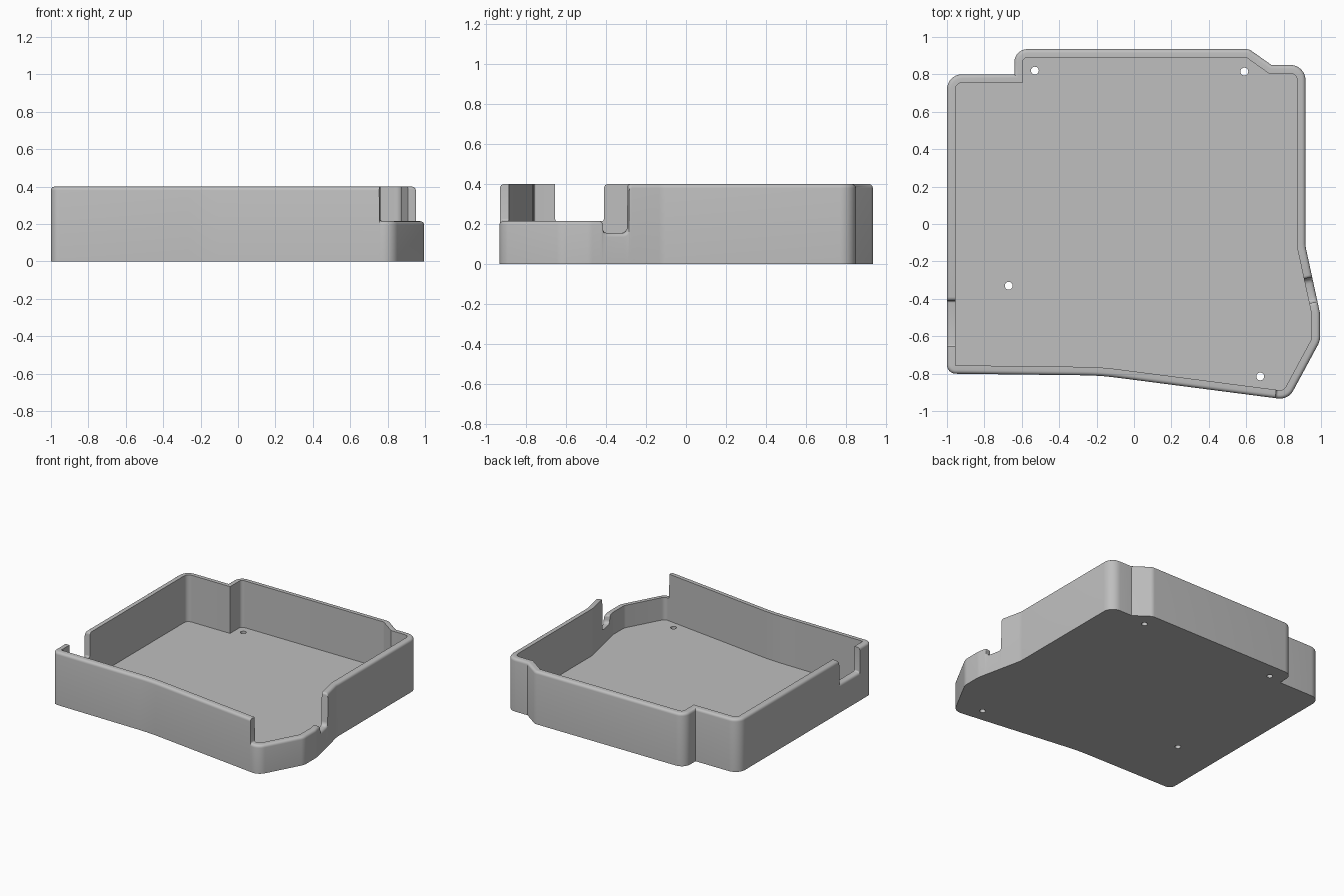
import bpy, bmesh
from math import sin, cos, tan, pi
from mathutils import Vector, Matrix

cube = bpy.data.objects.get("Cube")
if cube:
    bpy.data.objects.remove(cube, do_unlink=True)

RIM, LOW, NOTCH = 0.40, 0.215, 0.155      # wall heights
WALL, FLOOR, EDGE = 0.045, 0.045, 0.02    # wall, floor, rim rounding

grey = bpy.data.materials.new("plain grey")
grey.use_nodes = True
colour = (0.52, 0.52, 0.52, 1)
grey.diffuse_color = colour
grey.node_tree.nodes["Principled BSDF"].inputs["Base Color"].default_value = colour


def corner(x, y, r=0):
    """Outline corner with a rounding radius, keeping the current height."""
    return [(Vector((x, y)), r, None)]


def ledge(a, b, axis, value, h0, h1, r0, r1):
    """Rounded step from height h0 to h1 where line a-b crosses a coordinate."""
    a, b = Vector(a), Vector(b)
    p = a.lerp(b, (value - a[axis]) / (b[axis] - a[axis]))
    d = (b - a).normalized()
    s = 1 if h1 > h0 else -1
    quarter = [i * pi / 8 for i in range(5)]
    first = [(r0 * (sin(q) - 1), h0 + s * r0 * (1 - cos(q))) for q in quarter]
    last = [(r1 * (1 - cos(q)) + 0.001, h1 - s * r1 * (1 - sin(q))) for q in quarter]
    steps = (first if r0 else first[:1]) + (last if r1 else last[:1])
    return [(p + d * off, 0, h) for off, h in steps]


# Outline, counter-clockwise from the front right corner
front = ((-0.18, -0.81), (0.825, -0.94))
side = ((0.995, -0.48), (0.917, -0.12))
left_end, right_end = (-1, 0.80), (-1, -0.80)
outline = (
    corner(*right_end, 0.047)
    + corner(*front[0], 1.5)
    + ledge(*front, 0, 0.755, RIM, LOW, 0, 0.012)
    + corner(*front[1], 0.08)
    + corner(0.995, -0.625, 0.1)
    + corner(*side[0], 0.12)
    + ledge(*side, 1, -0.415, LOW, NOTCH, 0.015, 0.025)
    + ledge(*side, 1, -0.285, NOTCH, RIM, 0.03, 0.015)
    + corner(*side[1], 0.15)
    + corner(0.917, 0.85, 0.08)
    + corner(0.735, 0.85)
    + corner(0.615, 0.935, 0.05)
    + corner(-0.64, 0.935, 0.07)
    + corner(-0.64, 0.80)
    + corner(*left_end, 0.08)
    + ledge(left_end, right_end, 1, -0.41, RIM, LOW, 0.02, 0.01)
    + ledge(left_end, right_end, 1, -0.655, LOW, RIM, 0.01, 0)
)

# Round the corners and carry the height along the outline
path, height = [], RIM
for i, (p, r, h) in enumerate(outline):
    height = RIM if h is None and not path else (height if h is None else h)
    if not r:
        path.append((p, height))
        continue
    u = (outline[i - 1][0] - p).normalized()
    v = (outline[(i + 1) % len(outline)][0] - p).normalized()
    half = u.angle(v) / 2
    centre = p + (u + v).normalized() * (r / sin(half))
    arm = p + u * (r / tan(half)) - centre
    turn = (pi - 2 * half) * (1 if (-u).x * v.y - (-u).y * v.x > 0 else -1)
    for k in range(9):
        path.append((centre + Matrix.Rotation(turn * k / 8, 2) @ arm, height))


def inward(i):
    """Mitred inward offset direction at a path point."""
    p = path[i][0]
    d0 = (p - path[i - 1][0]).normalized()
    d1 = (path[(i + 1) % len(path)][0] - p).normalized()
    n0, n1 = Vector((-d0.y, d0.x)), Vector((-d1.y, d1.x))
    m = (n0 + n1).normalized()
    return m / m.dot(n0)


# Sweep the wall section round the outline, then cap floor and underside
bm = bmesh.new()
rings = []
for i, (p, h) in enumerate(path):
    n = inward(i)
    arc = [k * pi / 8 for k in range(5)]
    section = [(0, 0)]
    section += [(EDGE * (1 - cos(q)), h - EDGE + EDGE * sin(q)) for q in arc]
    section += [(WALL, h), (WALL, FLOOR)]
    rings.append([bm.verts.new((*(p + n * off), z)) for off, z in section])
for i, ring in enumerate(rings):
    nxt = rings[(i + 1) % len(rings)]
    for k in range(len(ring) - 1):
        bm.faces.new((ring[k], nxt[k], nxt[k + 1], ring[k + 1]))
bm.faces.new([r[-1] for r in rings])
bm.faces.new([r[0] for r in reversed(rings)])
bmesh.ops.recalc_face_normals(bm, faces=bm.faces)
mesh = bpy.data.meshes.new("tray_shell")
bm.to_mesh(mesh)
bm.free()
mesh.materials.append(grey)
tray = bpy.data.objects.new("tray_shell", mesh)
bpy.context.collection.objects.link(tray)

# Screw holes through the floor
for x, y in ((-0.53, 0.82), (0.59, 0.815), (-0.67, -0.33), (0.675, -0.815)):
    bpy.ops.mesh.primitive_cylinder_add(vertices=24, radius=0.021, depth=0.2, location=(x, y, 0))
    cutter = bpy.context.object
    cutter.name = "hole_cutter"
    cutter.hide_render = True
    cutter.data.materials.append(grey)
    cut = tray.modifiers.new("screw_hole", "BOOLEAN")
    cut.operation, cut.solver, cut.object = "DIFFERENCE", "EXACT", cutter
    bpy.ops.object.select_all(action="DESELECT")
    tray.select_set(True)
    bpy.context.view_layer.objects.active = tray
    bpy.ops.object.modifier_apply(modifier=cut.name)
    bpy.data.objects.remove(cutter, do_unlink=True)

bpy.ops.object.shade_smooth_by_angle(angle=pi / 6)
